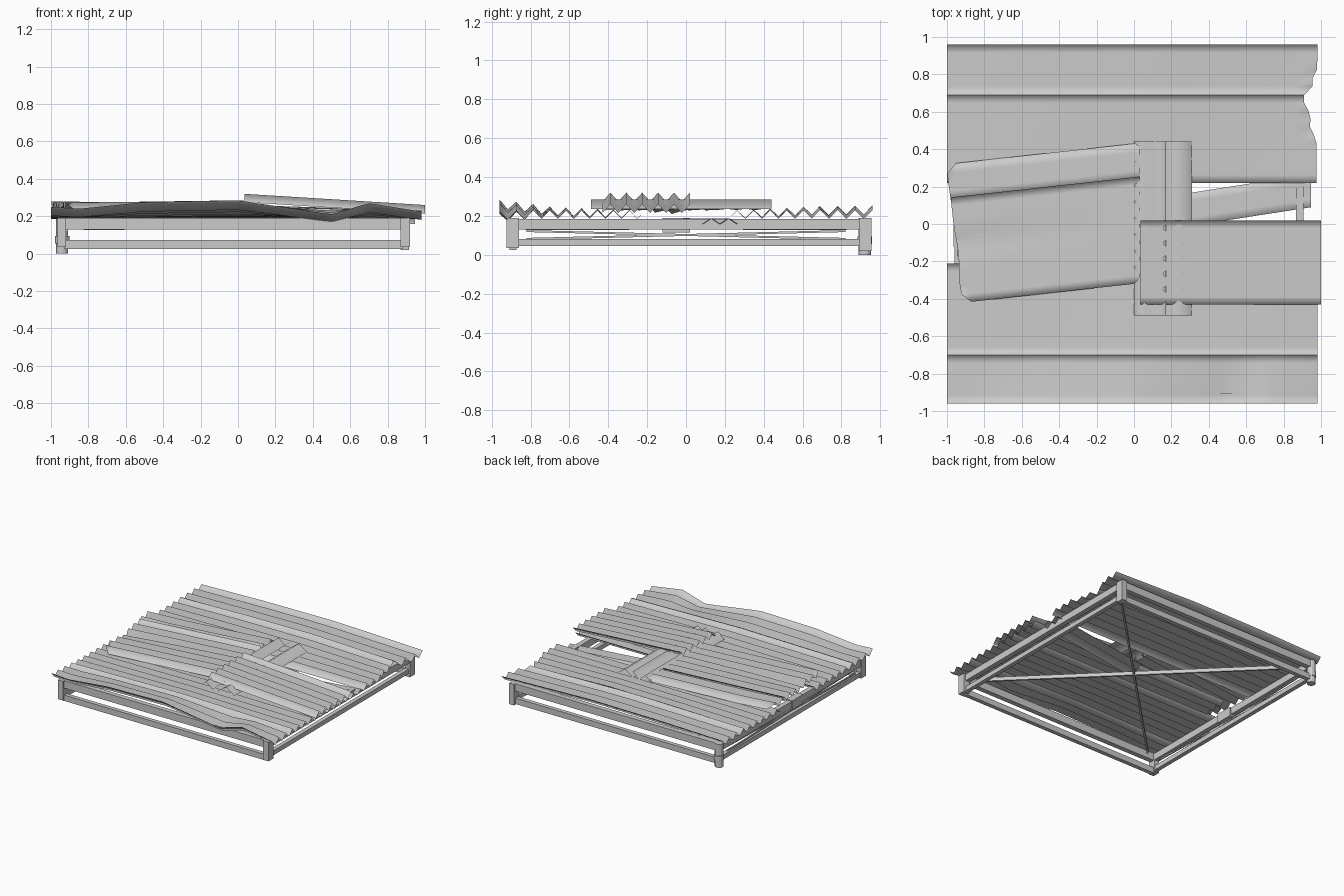
import bpy, bmesh, math
from mathutils import Vector

old = bpy.data.objects.get("Cube")
if old:
    bpy.data.objects.remove(old)

GREY = (0.6, 0.6, 0.6, 1)
metal = bpy.data.materials.new("weathered grey")
metal.use_nodes = True
metal.diffuse_color = GREY
metal.node_tree.nodes["Principled BSDF"].inputs["Base Color"].default_value = GREY


def finish(name, bm, smooth):
    mesh = bpy.data.meshes.new(name)
    bm.to_mesh(mesh)
    bm.free()
    mesh.materials.append(metal)
    for face in mesh.polygons:
        face.use_smooth = smooth
    obj = bpy.data.objects.new(name, mesh)
    bpy.context.collection.objects.link(obj)
    return obj


def along(points, v):
    """Read a value from a list of (position, value) pairs, or a plain number."""
    if not isinstance(points, list):
        return points
    if v <= points[0][0]:
        return points[0][1]
    for (a, p), (b, q) in zip(points, points[1:]):
        if v <= b:
            return p + (q - p) * (v - a) / (b - a)
    return points[-1][1]


def sheet(name, y0, y1, left, right, lifts, folds, depth=0.045, shear=0.0, first=0, cols=24):
    """Corrugated sheet with ridges along x; lifts pairs a y with valley heights along x."""
    bm = bmesh.new()
    rows = []
    for r in range(folds + 1):
        y = y0 + (y1 - y0) * r / folds
        xa, xb = along(left, y), along(right, y)
        row = []
        for c in range(cols + 1):
            x = xa + (xb - xa) * c / cols
            z = along([(at, along(profile, x)) for at, profile in lifts], y)
            z += depth * ((r + first) % 2)
            row.append(bm.verts.new((x, y + shear * x, z)))
        rows.append(row)
    for a, b in zip(rows, rows[1:]):
        for c in range(cols):
            bm.faces.new((a[c], a[c + 1], b[c + 1], b[c]))
    return finish(name, bm, True)


def beam(name, start, end, width, height):
    """Straight square beam between two points."""
    a, b = Vector(start), Vector(end)
    bm = bmesh.new()
    bmesh.ops.create_cube(bm, size=1)
    bmesh.ops.scale(bm, vec=((b - a).length, width, height), verts=bm.verts)
    obj = finish(name, bm, False)
    obj.location = (a + b) / 2
    obj.rotation_euler = (b - a).to_track_quat('X', 'Z').to_euler()
    return obj


def box(name, x0, x1, y0, y1, z0, z1):
    bm = bmesh.new()
    bmesh.ops.create_cube(bm, size=1)
    bmesh.ops.scale(bm, vec=(x1 - x0, y1 - y0, z1 - z0), verts=bm.verts)
    bmesh.ops.translate(bm, vec=((x0 + x1) / 2, (y0 + y1) / 2, (z0 + z1) / 2), verts=bm.verts)
    return finish(name, bm, False)


def tube(name, x, y, z0, z1, radius):
    bm = bmesh.new()
    bmesh.ops.create_cone(bm, cap_ends=True, segments=12, radius1=radius, radius2=radius, depth=z1 - z0)
    obj = finish(name, bm, False)
    obj.location = (x, y, (z0 + z1) / 2)
    return obj


# Corner posts
box("front_left_post", 0.87, 0.92, -0.925, -0.86, 0.035, 0.19)
box("front_right_post", -0.965, -0.92, -0.925, -0.86, 0.035, 0.19)
box("back_left_post", 0.87, 0.915, 0.89, 0.955, 0.02, 0.19)
tube("back_right_post", -0.94, 0.92, 0, 0.19, 0.032)
tube("back_right_post_collar", -0.94, 0.92, 0.055, 0.095, 0.038)

# Frame rails
for label, y in (("front", -0.89), ("back", 0.92)):
    box(label + "_top_rail", -0.93, 0.88, y - 0.02, y + 0.02, 0.13, 0.19)
    box(label + "_bottom_rail", -0.93, 0.88, y - 0.017, y + 0.017, 0.025, 0.072)
for label, x in (("left", 0.885), ("right", -0.94)):
    box(label + "_top_rail", x - 0.02, x + 0.02, -0.88, 0.91, 0.13, 0.185)
    box(label + "_bottom_rail", x - 0.017, x + 0.017, -0.88, 0.91, 0.045, 0.082)
box("rail_splice_block", -0.965, -0.91, -0.12, 0.02, 0.115, 0.19)

# Crossed braces under the roof, and thin ones within the right side frame
for label, s in (("a", -1), ("b", 1)):
    beam("roof_brace_" + label, (-0.82, 0.82 * s, 0.142), (0.82, -0.82 * s, 0.148), 0.014, 0.03)
    beam("side_brace_" + label, (-0.94, -0.82, 0.102 - 0.02 * s), (-0.94, 0.82, 0.102 + 0.02 * s), 0.01, 0.01)

# Front roof sheets, the outer one buckled along its edge
buckled = [(-1, 0.205), (-0.85, 0.195), (-0.5, 0.23), (0, 0.24), (0.5, 0.165), (0.7, 0.225), (0.98, 0.18)]
eased = [(-1, 0.19), (0, 0.205), (0.98, 0.185)]
sheet("front_outer_sheet", -0.96, -0.70, -1, 0.98, [(-0.96, buckled), (-0.70, eased)], 6, first=1, cols=50)
sheet("front_inner_sheet", -0.70, -0.21, -1, 0.98, [(-0.70, eased), (-0.21, 0.185)], 12, depth=0.042, first=1)
sheet("front_short_sheet", -0.21, 0.02, -0.85, 0.98, [(0, 0.185)], 6, depth=0.04, first=1)

# Back roof sheets with torn left ends
arched = [(-1, 0.19), (-0.4, 0.205), (0.2, 0.21), (0.98, 0.185)]
torn_outer = [(0.69, 0.91), (0.72, 0.955), (0.77, 0.95), (0.83, 0.98)]
torn_inner = [(0.45, 0.975), (0.54, 0.93), (0.58, 0.955), (0.63, 0.91), (0.69, 0.91)]
sheet("back_outer_sheet", 0.69, 0.96, -1, torn_outer, [(0.69, eased), (0.96, arched)], 6, first=1)
sheet("back_inner_sheet", 0.22, 0.69, -1, torn_inner, [(0.22, 0.185), (0.69, arched)], 11, depth=0.042)

# Loose filler strip in the gap
sheet("gap_strip", -0.057, 0.12, 0.0, 0.945, [(0, 0.158)], 4, depth=0.03, shear=0.155)

# Right patch: a lower sheet sagging at its outer end, and an upper strip lapped over it
ragged = [(-0.31, -0.87), (-0.27, -0.93), (-0.12, -0.935), (-0.04, -0.94), (0.1, -0.965), (0.25, -0.98)]
level = [(-1, 0.228), (0, 0.235)]
sagging = [(-1, 0.2), (-0.5, 0.222), (0, 0.235)]
sheet("right_patch_lower", -0.32, 0.25, ragged, 0.03,
      [(-0.32, level), (-0.1, level), (0.0, sagging), (0.1, level)], 13, shear=0.11)
sheet("right_patch_upper", 0.235, 0.43, [(0.235, -0.98), (0.39, -1), (0.43, -0.95)], 0.03,
      [(0, [(-1, 0.235), (-0.7, 0.23), (0, 0.24)])], 4, shear=0.11)

# Left patch, sloping down towards its outer end
sheet("left_patch", -0.43, 0.02, 0.035, 1.0, [(0, [(0.03, 0.275), (1, 0.215)])], 11)

# Narrow cross patch in two lapped strips, ridges running front to back
for label, y0, y1, folds, first in (("outer", -0.31, -0.165, 2, 0), ("inner", -0.17, 0.0, 3, 1)):
    strip = sheet("cross_patch_" + label, y0, y1, -0.49, 0.44, [(0, 0.235)], folds,
                  depth=0.05, first=first, cols=8)
    strip.rotation_euler.z = math.pi / 2
